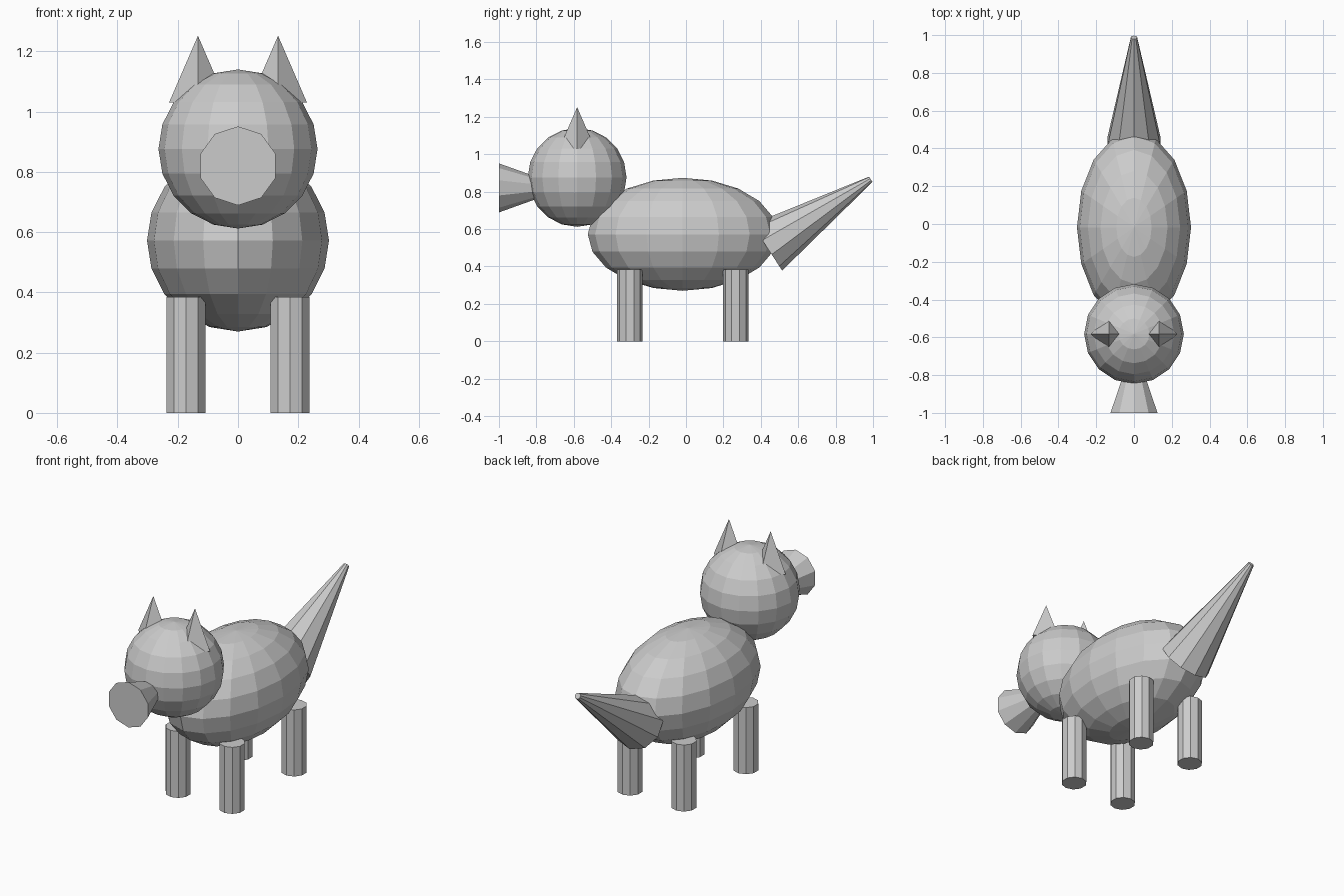
import bpy
from mathutils import Vector

cube = bpy.data.objects.get("Cube")
if cube:
    bpy.data.objects.remove(cube, do_unlink=True)

# One plain grey for the whole animal
GREY = (0.6, 0.6, 0.6, 1.0)
grey = bpy.data.materials.new("plain_grey")
grey.use_nodes = True
grey.diffuse_color = GREY
for node in grey.node_tree.nodes:
    if node.type == 'BSDF_PRINCIPLED':
        node.inputs["Base Color"].default_value = GREY


def finish(name):
    obj = bpy.context.object
    obj.name = name
    obj.data.materials.clear()
    obj.data.materials.append(grey)
    return obj


def ball(name, centre, radii):
    bpy.ops.mesh.primitive_uv_sphere_add(segments=16, ring_count=10, radius=1, location=centre)
    obj = finish(name)
    obj.scale = radii
    return obj


def taper(name, start, end, r_start, r_end, sides=10):
    """Capped cone or cylinder running from start to end."""
    start, end = Vector(start), Vector(end)
    axis = end - start
    bpy.ops.mesh.primitive_cone_add(vertices=sides, radius1=r_start, radius2=r_end,
                                    depth=axis.length, location=(start + end) / 2)
    obj = finish(name)
    obj.rotation_euler = Vector((0, 0, 1)).rotation_difference(axis).to_euler()
    return obj


# Body and head
ball("body", (0, -0.018, 0.572), (0.302, 0.507, 0.302))
ball("head", (0, -0.582, 0.876), (0.264, 0.264, 0.264))

# Snout flares forward from inside the head
taper("snout", (0, -1, 0.82), (0, -0.64, 0.82), 0.131, 0.002)

# Tail narrows upward from the rump
taper("tail", (0, 0.433, 0.502), (0, 0.988, 0.866), 0.148, 0.017)

# Ears and legs in left and right pairs
for side, s in (("left", 1), ("right", -1)):
    taper(side + "_ear", (s * 0.133, -0.582, 1.03), (s * 0.133, -0.582, 1.252), 0.096, 0, 4)
    for end, y in (("front", -0.3), ("back", 0.265)):
        taper(f"{end}_{side}_leg", (s * 0.172, y, 0), (s * 0.172, y, 0.384), 0.068, 0.068)
